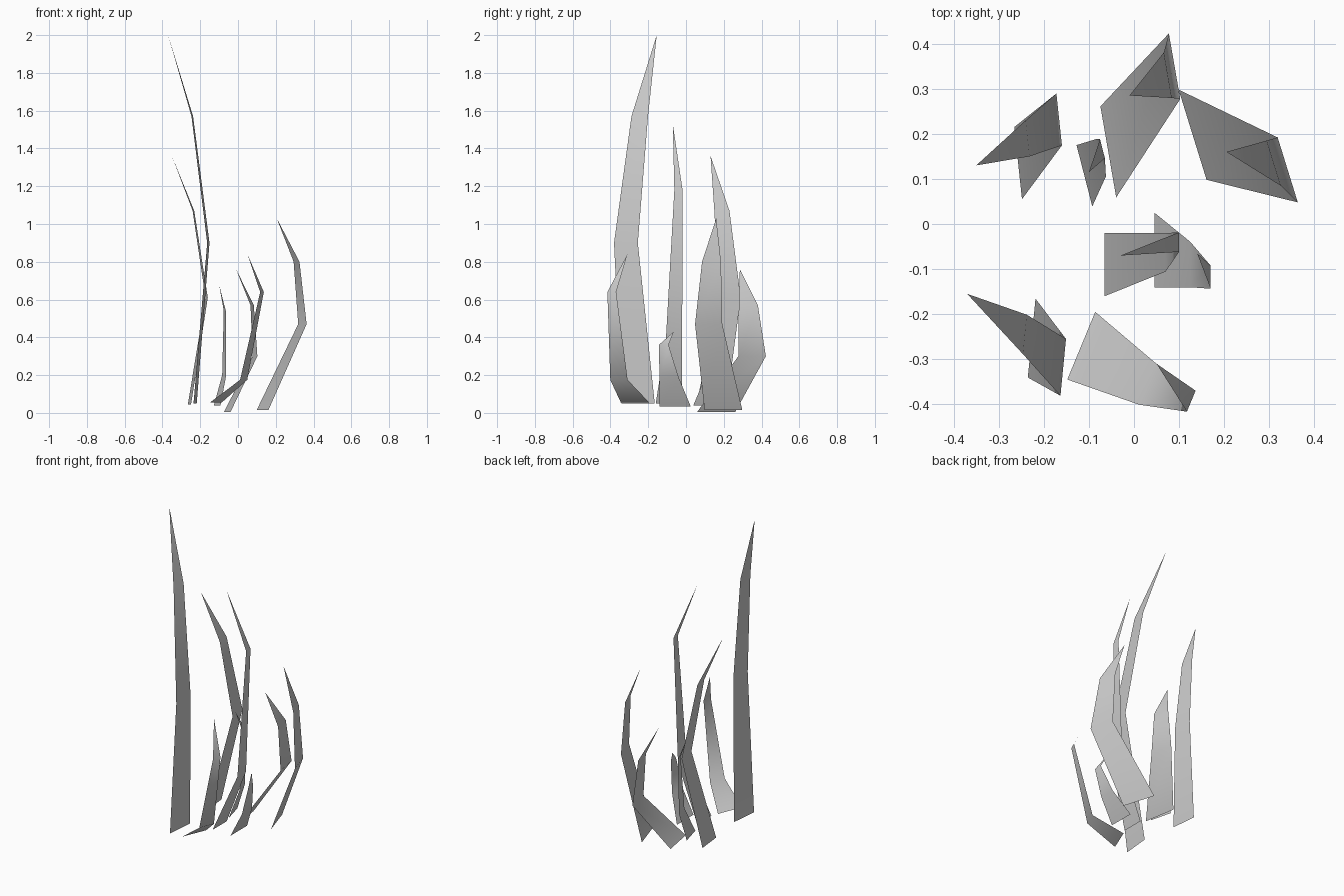
import bpy
from mathutils import Vector

if "Cube" in bpy.data.objects:
    bpy.data.objects.remove(bpy.data.objects["Cube"])

# Width of a blade at its lower bend and upper bend, relative to its base
BROAD = (0.72, 0.5)
SLIM = (0.61, 0.31)


def grass_blade(name, half, taper, base, bend, upper, tip):
    """Flat ribbon: three cross edges narrowing to a single tip point."""
    h = Vector((half[0], half[1], 0))
    verts = []
    for centre, scale in zip((base, bend, upper), (1, *taper)):
        verts += [Vector(centre) - h * scale, Vector(centre) + h * scale]
    verts.append(Vector(tip))
    mesh = bpy.data.meshes.new(name)
    mesh.from_pydata(verts, [], [(0, 1, 3, 2), (2, 3, 5, 4), (4, 5, 6)])
    for p in mesh.polygons:
        p.use_smooth = True
    obj = bpy.data.objects.new(name, mesh)
    bpy.context.collection.objects.link(obj)


# Left side: the two tallest broad blades
grass_blade("grass_blade_tall", (.0085, .0875), BROAD,
            (-.227, -.253, .05), (-.157, -.318, .9), (-.242, -.245, 1.57), (-.37, -.155, 2))
grass_blade("grass_blade_left", (-.0085, .08), BROAD,
            (-.257, .135, .045), (-.166, .232, .61), (-.236, .19, 1.07), (-.35, .13, 1.36))

# Centre: slim upright blade and a short one beside it
grass_blade("grass_blade_centre", (0, .07), SLIM,
            (-.065, -.09, .05), (.07, -.063, .4), (.1, -.04, 1.18), (-.03, -.07, 1.53))
grass_blade("grass_blade_short", (0, .0825), SLIM,
            (.046, -.058, .035), (.125, -.09, .19), (.17, -.118, .36), (.14, -.065, .43))

# Front: strongly bent blade
grass_blade("grass_blade_front", (.031, .075), SLIM,
            (-.117, -.27, .055), (.03, -.355, .175), (.127, -.393, .64), (.05, -.31, .84))

# Right and back blades
grass_blade("grass_blade_right", (-.031, .1), BROAD,
            (.13, .198, .015), (.341, .12, .47), (.31, .135, .8), (.205, .16, 1.03))
grass_blade("grass_blade_back", (-.0175, .101), BROAD,
            (-.057, .16, .005), (.09, .35, .3), (.075, .33, .57), (-.01, .285, .76))
grass_blade("grass_blade_back_slim", (-.0175, .068), SLIM,
            (-.11, .107, .04), (-.073, .147, .2), (-.07, .167, .54), (-.1, .115, .68))
